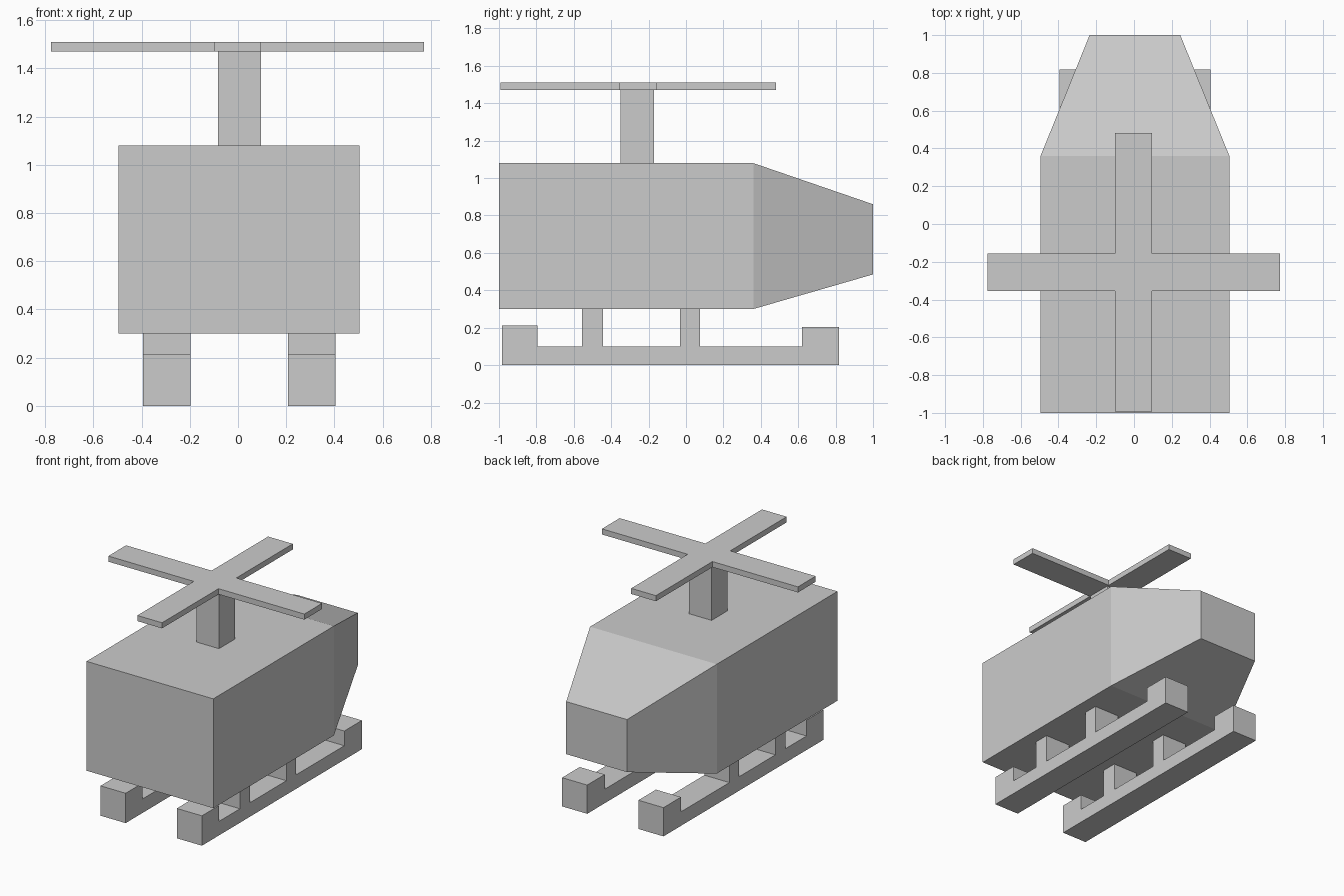
import bpy, bmesh
from mathutils import Vector

if "Cube" in bpy.data.objects:
    bpy.data.objects.remove(bpy.data.objects["Cube"])

CX = 0.005  # centre line of the fuselage and skids


def finish(name, bm):
    bmesh.ops.recalc_face_normals(bm, faces=bm.faces)
    mesh = bpy.data.meshes.new(name)
    bm.to_mesh(mesh)
    bm.free()
    obj = bpy.data.objects.new(name, mesh)
    bpy.context.collection.objects.link(obj)
    return obj


def prism(name, points, offset):
    """Closed solid: a planar profile extruded along an offset."""
    bm = bmesh.new()
    face = bm.faces.new([bm.verts.new(p) for p in points])
    ext = bmesh.ops.extrude_face_region(bm, geom=[face], use_keep_orig=True)
    verts = [g for g in ext["geom"] if isinstance(g, bmesh.types.BMVert)]
    bmesh.ops.translate(bm, verts=verts, vec=Vector(offset))
    return finish(name, bm)


# Fuselage: box cabin with a tapered nose, lofted through three sections
bm = bmesh.new()
rings = []
for y, half, z0, z1 in [(-1, 0.5, 0.30, 1.08), (0.36, 0.5, 0.30, 1.08),
                        (1, 0.24, 0.485, 0.86)]:
    rings.append([bm.verts.new((CX + sx * half, y, z)) for sx, z in
                  [(-1, z0), (1, z0), (1, z1), (-1, z1)]])
for a, b in zip(rings, rings[1:]):
    for i in range(4):
        j = (i + 1) % 4
        bm.faces.new((a[i], a[j], b[j], b[i]))
bm.faces.new(rings[0])
bm.faces.new(rings[-1])
finish("fuselage", bm)

# Rotor mast
x0, x1, y0, y1 = -0.083, 0.095, -0.35, -0.17
prism("rotor_mast", [(x0, y0, 1.08), (x1, y0, 1.08), (x1, y1, 1.08), (x0, y1, 1.08)],
      (0, 0, 0.39))

# Rotor: four blades as one flat cross
l, r, f, b = -0.10, 0.095, -0.355, -0.155
left, right, front, back = -0.775, 0.772, -0.992, 0.482
cross = [(l, front), (r, front), (r, f), (right, f), (right, b), (r, b),
         (r, back), (l, back), (l, b), (left, b), (left, f), (l, f)]
prism("rotor_blades", [(x, y, 1.47) for x, y in cross], (0, 0, 0.04))

# Landing skids: side profile with raised ends and two struts up to the belly
skid = [(-0.985, 0), (0.818, 0), (0.818, 0.205), (0.62, 0.205), (0.62, 0.10),
        (0.075, 0.10), (0.075, 0.30), (-0.033, 0.30), (-0.033, 0.10),
        (-0.443, 0.10), (-0.443, 0.30), (-0.557, 0.30), (-0.557, 0.10),
        (-0.795, 0.10), (-0.795, 0.213), (-0.985, 0.213)]
for name, side in (("left_skid", -1), ("right_skid", 1)):
    prism(name, [(CX + side * 0.202, y, z) for y, z in skid], (side * 0.198, 0, 0))
